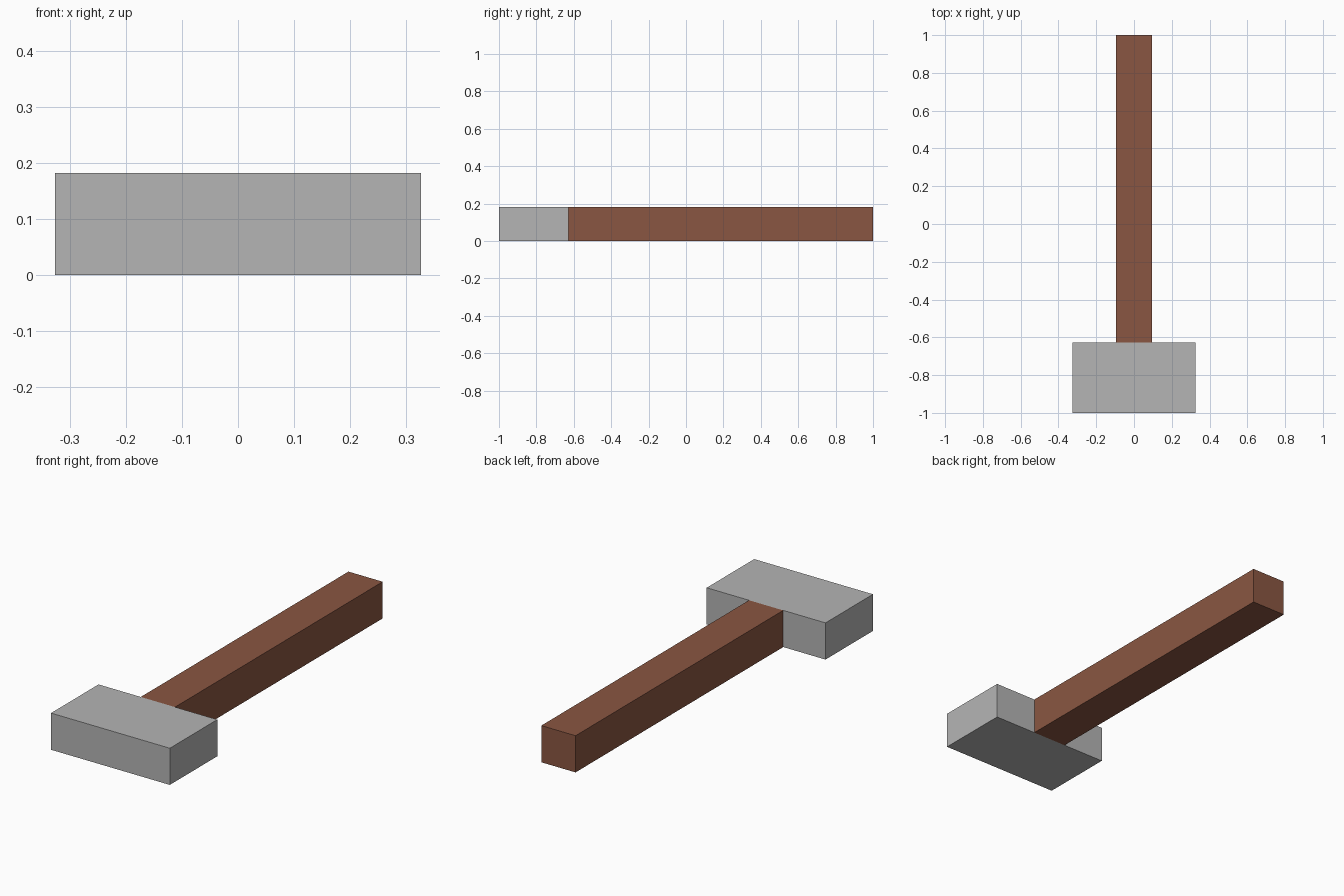
import bpy

if "Cube" in bpy.data.objects:
    bpy.data.objects.remove(bpy.data.objects["Cube"])


def material(name, color):
    mat = bpy.data.materials.new(name)
    mat.diffuse_color = (*color, 1.0)
    mat.use_nodes = True
    mat.node_tree.nodes["Principled BSDF"].inputs["Base Color"].default_value = mat.diffuse_color
    return mat


def box(name, x, y, z, mat):
    """Axis-aligned box from (min, max) ranges."""
    ranges = (x, y, z)
    bpy.ops.mesh.primitive_cube_add(size=1, location=[(a + b) / 2 for a, b in ranges])
    obj = bpy.context.object
    obj.name = name
    obj.scale = [b - a for a, b in ranges]
    bpy.ops.object.transform_apply(location=False, rotation=False, scale=True)
    obj.data.materials.append(mat)
    return obj


steel = material("grey_metal", (0.462, 0.462, 0.462))
wood = material("brown_wood", (0.254, 0.094, 0.054))

HEIGHT = 0.182
JOINT_Y = -0.628

# Hammer head
box("hammer_head", (-0.326, 0.326), (-1.0, JOINT_Y), (0, HEIGHT), steel)

# Handle, butted against the back of the head
box("handle", (-0.094, 0.094), (JOINT_Y, 1.0), (0, HEIGHT), wood)
